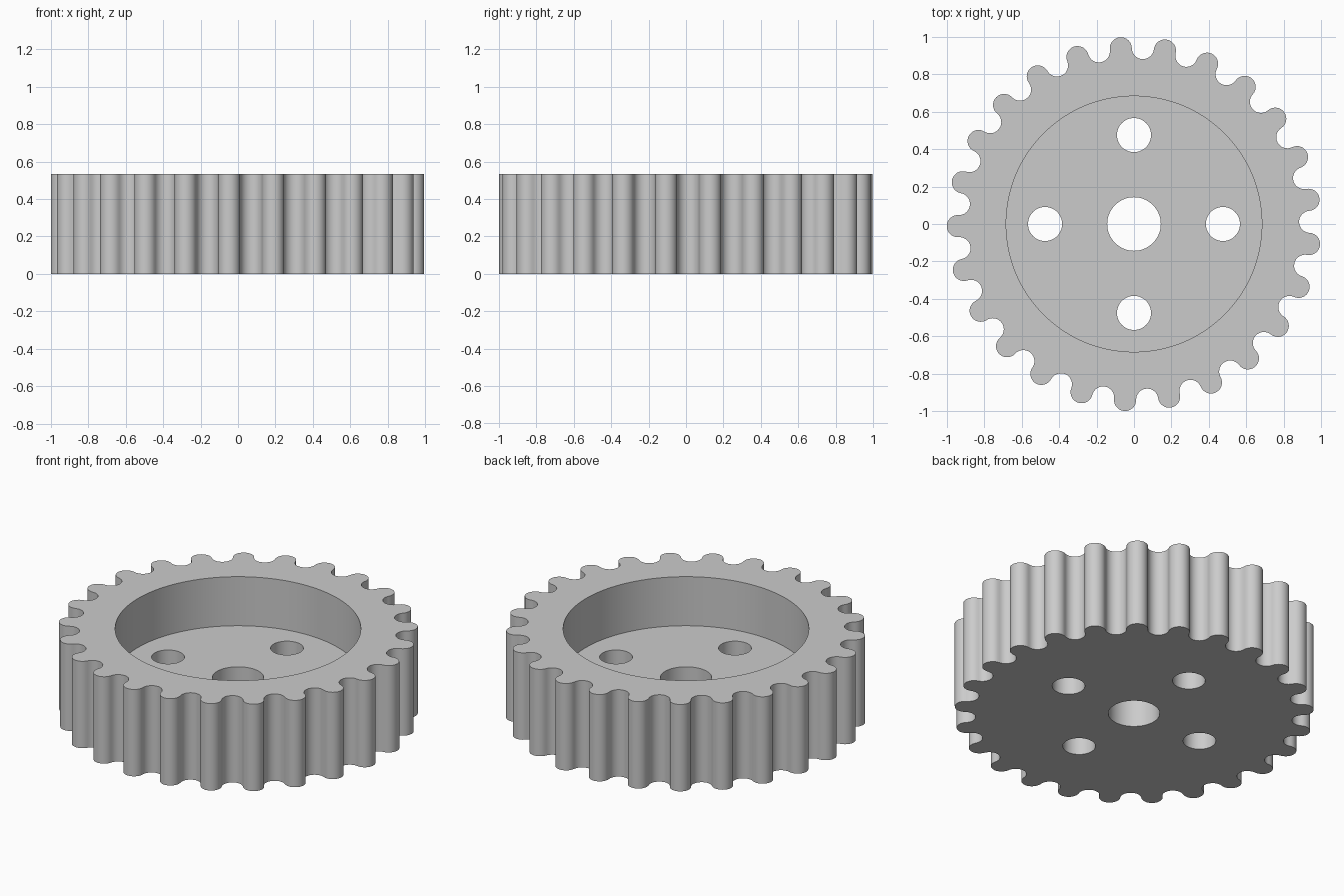
import bpy
import bmesh
from math import sin, cos, radians, pi, tau

cube = bpy.data.objects.get("Cube")
if cube:
    bpy.data.objects.remove(cube, do_unlink=True)

TEETH = 25
PHASE = radians(7.9)
PITCH_R = 0.941
HEIGHT = 0.533
FLOOR_Z = 0.232
ARC_STEPS = 16


def tooth_profile():
    """Rounded teeth and equally rounded gaps, as tangent arcs on a pitch circle."""
    half = pi / (2 * TEETH)
    r = PITCH_R * sin(half)
    points = []
    for i in range(2 * TEETH):
        a = PHASE + i * 2 * half
        start = a - pi / 2 - half
        sweep = pi + 2 * half if i % 2 == 0 else 2 * half - pi
        for k in range(ARC_STEPS):
            t = start + sweep * k / ARC_STEPS
            points.append((PITCH_R * cos(a) + r * cos(t),
                           PITCH_R * sin(a) + r * sin(t)))
    return points


def circle(radius, cx=0, cy=0, count=64):
    return [(cx + radius * cos(tau * i / count), cy + radius * sin(tau * i / count))
            for i in range(count)]


def prism(name, points, z0, z1):
    """Extrude a closed outline from z0 to z1."""
    bm = bmesh.new()
    face = bm.faces.new([bm.verts.new((x, y, z0)) for x, y in points])
    top = bmesh.ops.extrude_face_region(bm, geom=[face])["geom"]
    bmesh.ops.translate(bm, vec=(0, 0, z1 - z0),
                        verts=[v for v in top if isinstance(v, bmesh.types.BMVert)])
    bmesh.ops.recalc_face_normals(bm, faces=bm.faces)
    mesh = bpy.data.meshes.new(name)
    bm.to_mesh(mesh)
    bm.free()
    obj = bpy.data.objects.new(name, mesh)
    bpy.context.collection.objects.link(obj)
    return obj


def cut(target, cutter):
    """Subtract a cutter, then discard it."""
    cutter.hide_render = True
    bpy.context.view_layer.objects.active = target
    mod = target.modifiers.new("cut", 'BOOLEAN')
    mod.operation = 'DIFFERENCE'
    mod.solver = 'EXACT'
    mod.object = cutter
    bpy.ops.object.modifier_apply(modifier=mod.name)
    bpy.data.objects.remove(cutter, do_unlink=True)


bpy.ops.object.select_all(action='DESELECT')

# Toothed wheel body
wheel = prism("toothed_wheel", tooth_profile(), 0, HEIGHT)

# Round recess in the top
cut(wheel, prism("recess_cutter", circle(0.683, count=128), FLOOR_Z, HEIGHT + 0.2))

# Central bore and four bolt holes
cut(wheel, prism("bore_cutter", circle(0.143), -0.1, HEIGHT))
for i in range(4):
    a = i * pi / 2
    hole = circle(0.091, 0.475 * cos(a), 0.475 * sin(a))
    cut(wheel, prism("bolt_hole_cutter", hole, -0.1, HEIGHT))

# Plain grey finish
grey = bpy.data.materials.new("plain_grey")
grey.use_nodes = True
color = (0.6, 0.6, 0.6, 1)
grey.diffuse_color = color
grey.node_tree.nodes["Principled BSDF"].inputs["Base Color"].default_value = color
wheel.data.materials.clear()
wheel.data.materials.append(grey)

wheel.select_set(True)
bpy.context.view_layer.objects.active = wheel
bpy.ops.object.shade_smooth_by_angle(angle=radians(30))
